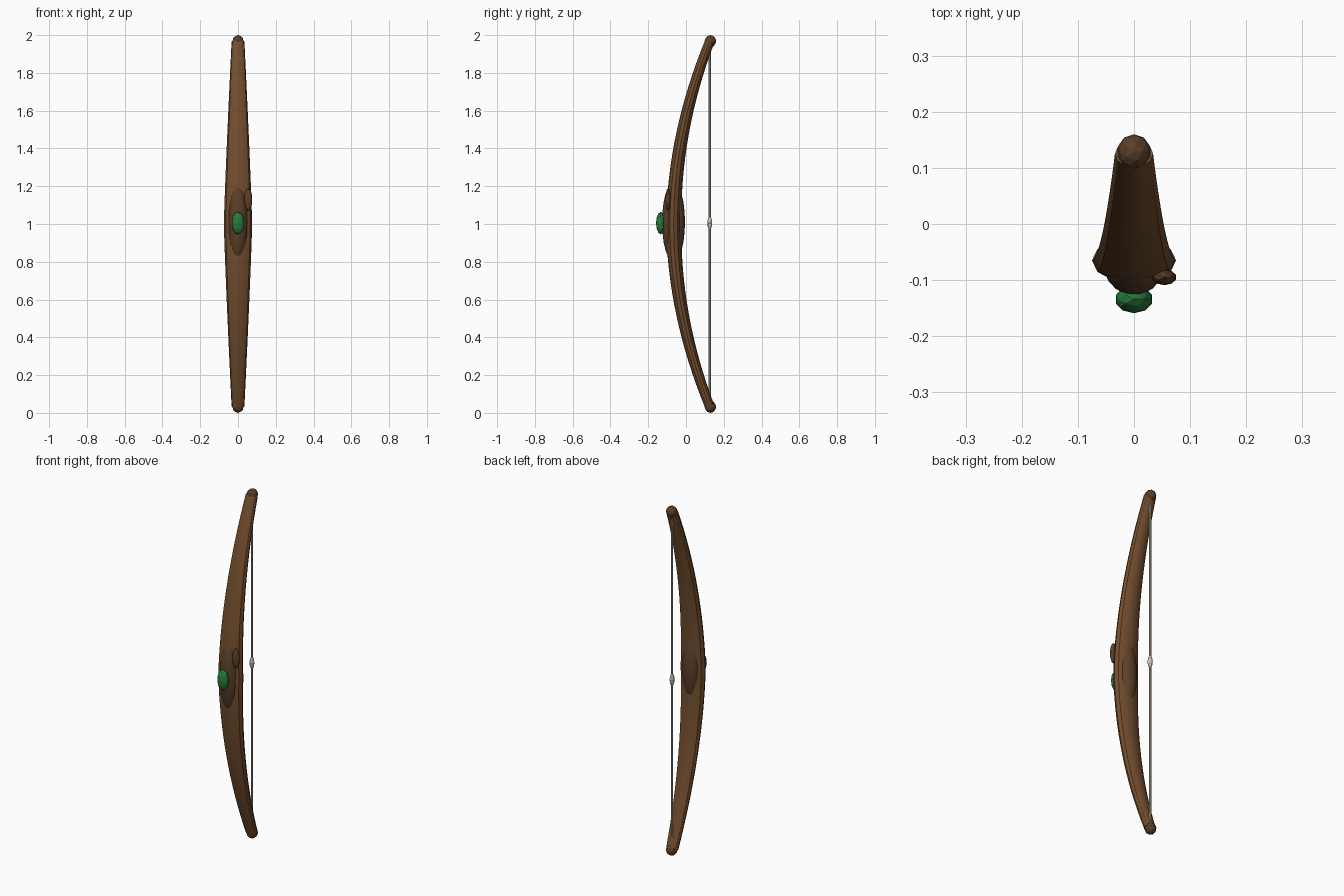
import bpy, bmesh, math
from mathutils import Vector

if "Cube" in bpy.data.objects:
    bpy.data.objects.remove(bpy.data.objects["Cube"])


def material(name, rgb):
    m = bpy.data.materials.new(name)
    m.diffuse_color = (*rgb, 1)
    m.use_nodes = True
    m.node_tree.nodes["Principled BSDF"].inputs["Base Color"].default_value = m.diffuse_color
    return m


wood = material("wood", (0.17, 0.075, 0.027))
dark_wood = material("dark_wood", (0.105, 0.05, 0.022))
green = material("green", (0.02, 0.2, 0.045))
cord = material("cord", (0.5, 0.44, 0.32))
pale = material("pale", (0.65, 0.6, 0.47))


def finish(bm, name, mat, smooth=False):
    bmesh.ops.recalc_face_normals(bm, faces=bm.faces)
    mesh = bpy.data.meshes.new(name)
    bm.to_mesh(mesh)
    bm.free()
    mesh.materials.append(mat)
    ob = bpy.data.objects.new(name, mesh)
    bpy.context.collection.objects.link(ob)
    if smooth:
        bpy.ops.object.select_all(action='DESELECT')
        ob.select_set(True)
        bpy.context.view_layer.objects.active = ob
        bpy.ops.object.shade_smooth_by_angle(angle=math.radians(28))
    return ob


def blob(name, centre, radii, mat, detail=2, smooth=False):
    bm = bmesh.new()
    bmesh.ops.create_icosphere(bm, subdivisions=detail, radius=1)
    for v in bm.verts:
        v.co = Vector(centre) + Vector(a * b for a, b in zip(v.co, radii))
    return finish(bm, name, mat, smooth)


# Bow stave: tapering twelve-sided oval swept along a parabola
bm = bmesh.new()
SIDES, STEPS, HALF = 12, 32, 0.965
rings = []
for i in range(STEPS + 1):
    s = -1 + 2 * i / STEPS
    t = abs(s)
    centre = Vector((0, -0.065 + 0.19 * t * t, 1 + HALF * s))
    tangent = Vector((0, 0.38 * s, HALF)).normalized()
    across = Vector((1, 0, 0))
    depth = tangent.cross(across)
    w = 0.075 - 0.041 * t ** 1.15
    d = 0.041 - 0.016 * t
    rings.append([bm.verts.new(centre + across * w * math.cos(a) + depth * d * math.sin(a))
                  for a in (2 * math.pi * k / SIDES for k in range(SIDES))])
for r0, r1 in zip(rings, rings[1:]):
    for k in range(SIDES):
        n = (k + 1) % SIDES
        bm.faces.new((r0[k], r0[n], r1[n], r1[k]))
bm.faces.new(rings[0])
bm.faces.new(rings[-1])
finish(bm, "bow_stave", wood, True)

# Grip swelling, gem and arrow rest
blob("grip", (0, -0.066, 1.01), (0.056, 0.061, 0.21), dark_wood, 3, True)
blob("gem", (0, -0.134, 1.005), (0.034, 0.025, 0.06), green)
blob("arrow_rest", (0.054, -0.095, 1.13), (0.022, 0.014, 0.06), dark_wood)

# Tip knobs
for name, z in (("lower_tip", 0.032), ("upper_tip", 1.968)):
    blob(name, (0, 0.129, z), (0.03, 0.031, 0.032), dark_wood)

# Bowstring and nocking bead
bm = bmesh.new()
bmesh.ops.create_cone(bm, cap_ends=True, segments=8, radius1=0.006, radius2=0.006, depth=1.92)
bmesh.ops.translate(bm, verts=bm.verts, vec=(0, 0.126, 1))
finish(bm, "bowstring", cord, True)
blob("nocking_bead", (0, 0.126, 1.005), (0.013, 0.013, 0.036), pale)
